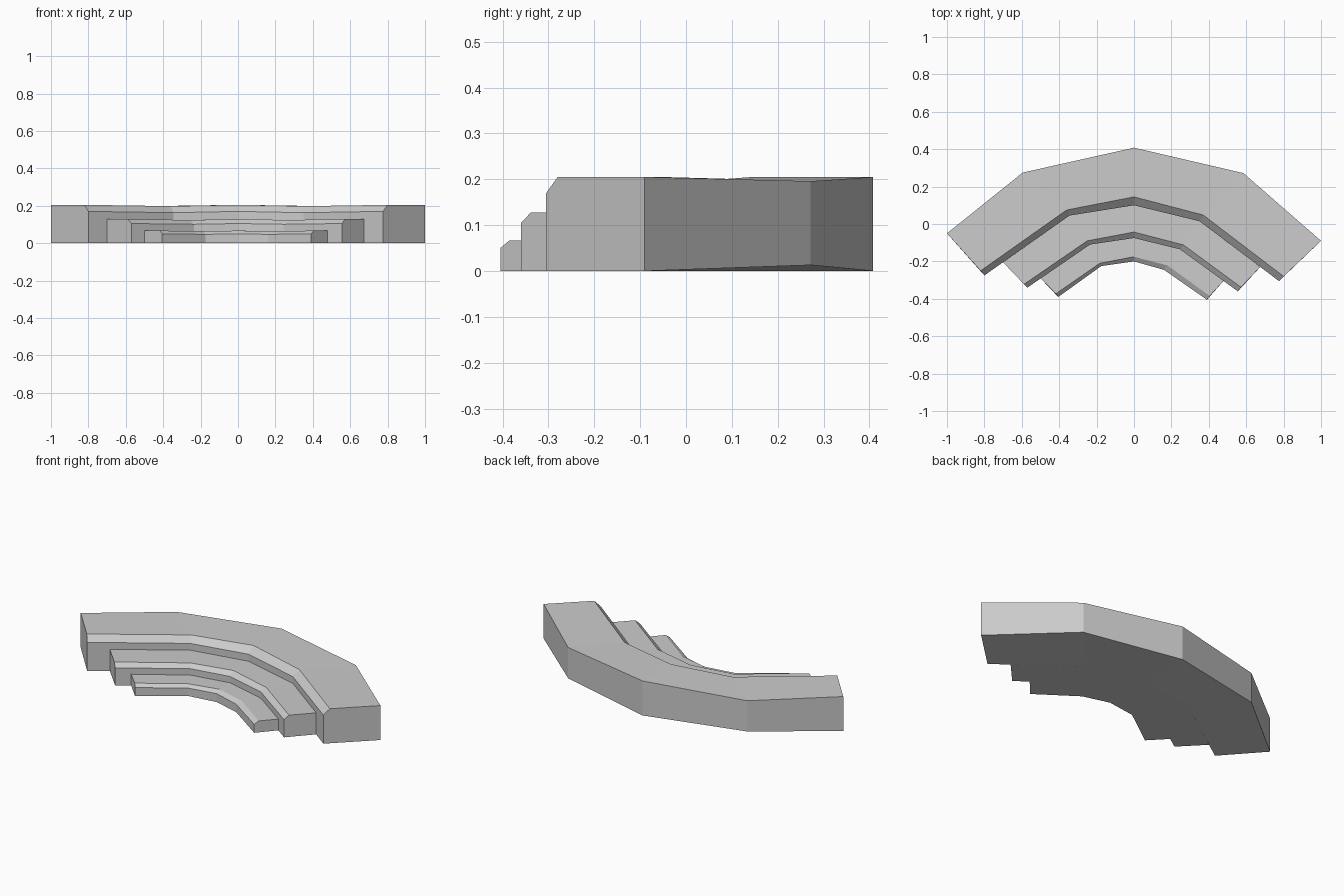
import bpy, bmesh

if "Cube" in bpy.data.objects:
    bpy.data.objects.remove(bpy.data.objects["Cube"])


def curved_step(name, back, edge, front, top, shoulder, dip, lift):
    """Loft a chamfered section through five stations from left to right."""
    bm = bmesh.new()
    rings = []
    for i, (b, e, f) in enumerate(zip(back, edge, front)):
        bend = 1 if i in (1, 3) else 0      # slight sag at the bends
        zt, zs = top - dip * bend, shoulder - dip * bend
        section = [(*b, lift * bend), (*b, zt - dip * 0.3 * bend),
                   (*e, zt), (*f, zs), (*f, 0)]
        rings.append([bm.verts.new(p) for p in section])
    for r, s in zip(rings, rings[1:]):
        for j in range(5):
            k = (j + 1) % 5
            bm.faces.new((r[j], r[k], s[k], s[j]))
    bm.faces.new(rings[0])
    bm.faces.new(rings[-1][::-1])
    bmesh.ops.recalc_face_normals(bm, faces=bm.faces)
    mesh = bpy.data.meshes.new(name)
    bm.to_mesh(mesh)
    bm.free()
    obj = bpy.data.objects.new(name, mesh)
    bpy.context.collection.objects.link(obj)
    return obj


# front lines of the three steps, shared as back lines of the next step
front1 = [(-.80, -.275), (-.345, .045), (0, .10), (.35, .015), (.775, -.305)]
front2 = [(-.57, -.34), (-.235, -.11), (0, -.075), (.245, -.135), (.555, -.36)]
front3 = [(-.405, -.39), (-.175, -.225), (0, -.20), (.16, -.245), (.39, -.405)]

# wide top step
curved_step("top_step",
            [(-1, -.05), (-.595, .275), (0, .408), (.585, .272), (1, -.09)],
            [(-.82, -.25), (-.36, .075), (0, .145), (.37, .048), (.80, -.28)],
            front1, .205, .17, .007, .013)

# middle step
curved_step("middle_step",
            [(-.70, -.205)] + front1[1:4] + [(.675, -.23)],
            [(-.588, -.322), (-.25, -.09), (0, -.043), (.265, -.112), (.572, -.338)],
            front2, .128, .105, .004, 0)

# low bottom step
curved_step("bottom_step",
            [(-.50, -.29)] + front2[1:4] + [(.48, -.303)],
            [(-.418, -.373), (-.183, -.21), (0, -.175), (.18, -.222), (.405, -.385)],
            front3, .067, .05, .003, 0)
